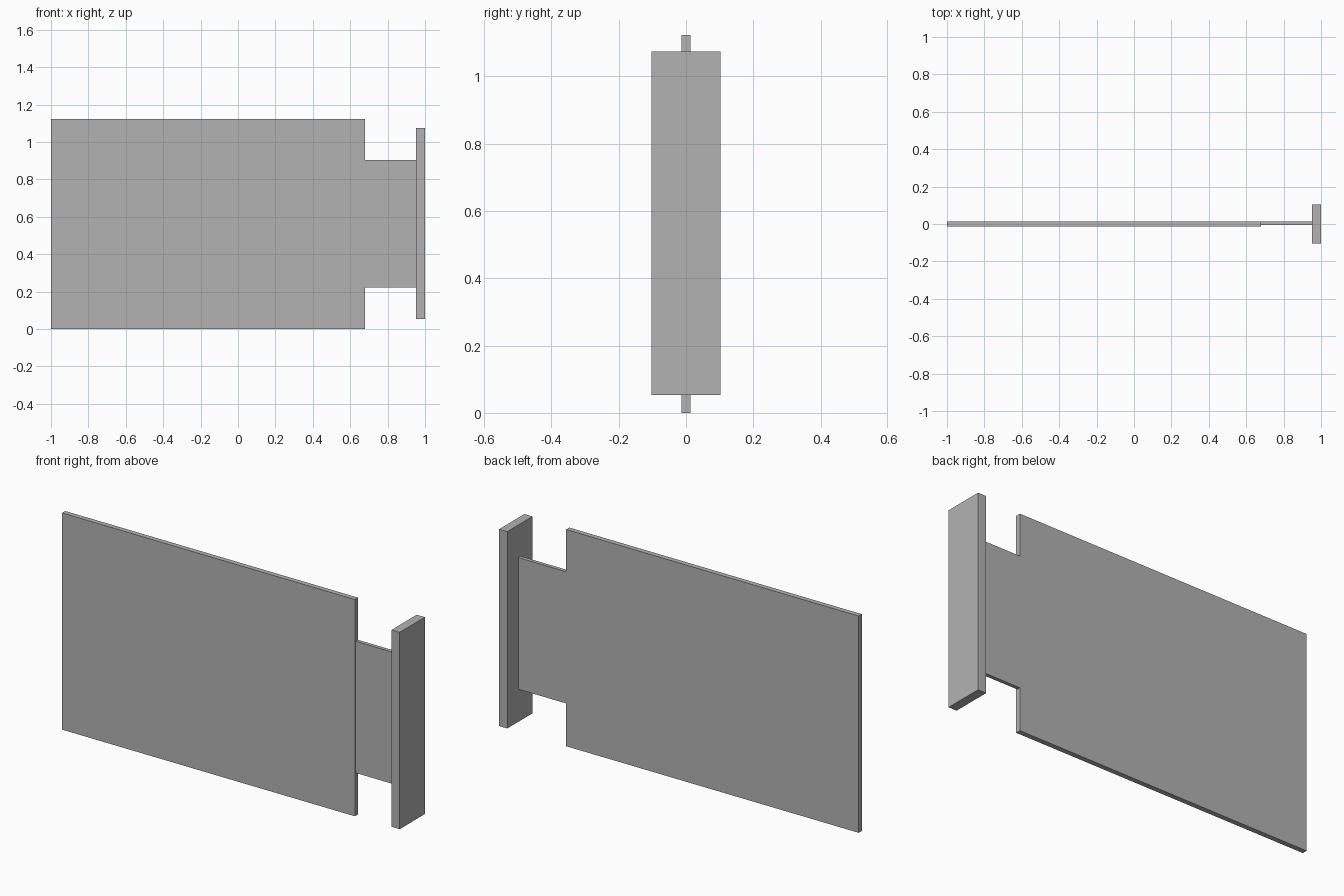
import bpy
import bmesh
from mathutils import Matrix, Vector

cube = bpy.data.objects.get("Cube")
if cube:
    bpy.data.objects.remove(cube, do_unlink=True)

grey = bpy.data.materials.new("plain grey")
grey.use_nodes = True
colour = (0.45, 0.45, 0.45, 1)
grey.diffuse_color = colour
for node in grey.node_tree.nodes:
    if node.type == "BSDF_PRINCIPLED":
        node.inputs["Base Color"].default_value = colour


def box(name, low, high):
    """Flat-sided box between two opposite corners."""
    low, high = Vector(low), Vector(high)
    bm = bmesh.new()
    bmesh.ops.create_cube(bm, size=1, matrix=Matrix.Diagonal((*(high - low), 1)))
    mesh = bpy.data.meshes.new(name)
    bm.to_mesh(mesh)
    bm.free()
    mesh.materials.append(grey)
    obj = bpy.data.objects.new(name, mesh)
    obj.location = (low + high) / 2
    bpy.context.collection.objects.link(obj)
    return obj


# Large upright board
box("main_panel", (-1, -0.013, 0), (0.679, 0.013, 1.124))
# Thinner tab, flush with the back of the board
box("connecting_tab", (0.679, -0.006, 0.222), (0.953, 0.013, 0.905))
# Wide plate across the end
box("end_plate", (0.953, -0.103, 0.053), (1, 0.103, 1.074))
